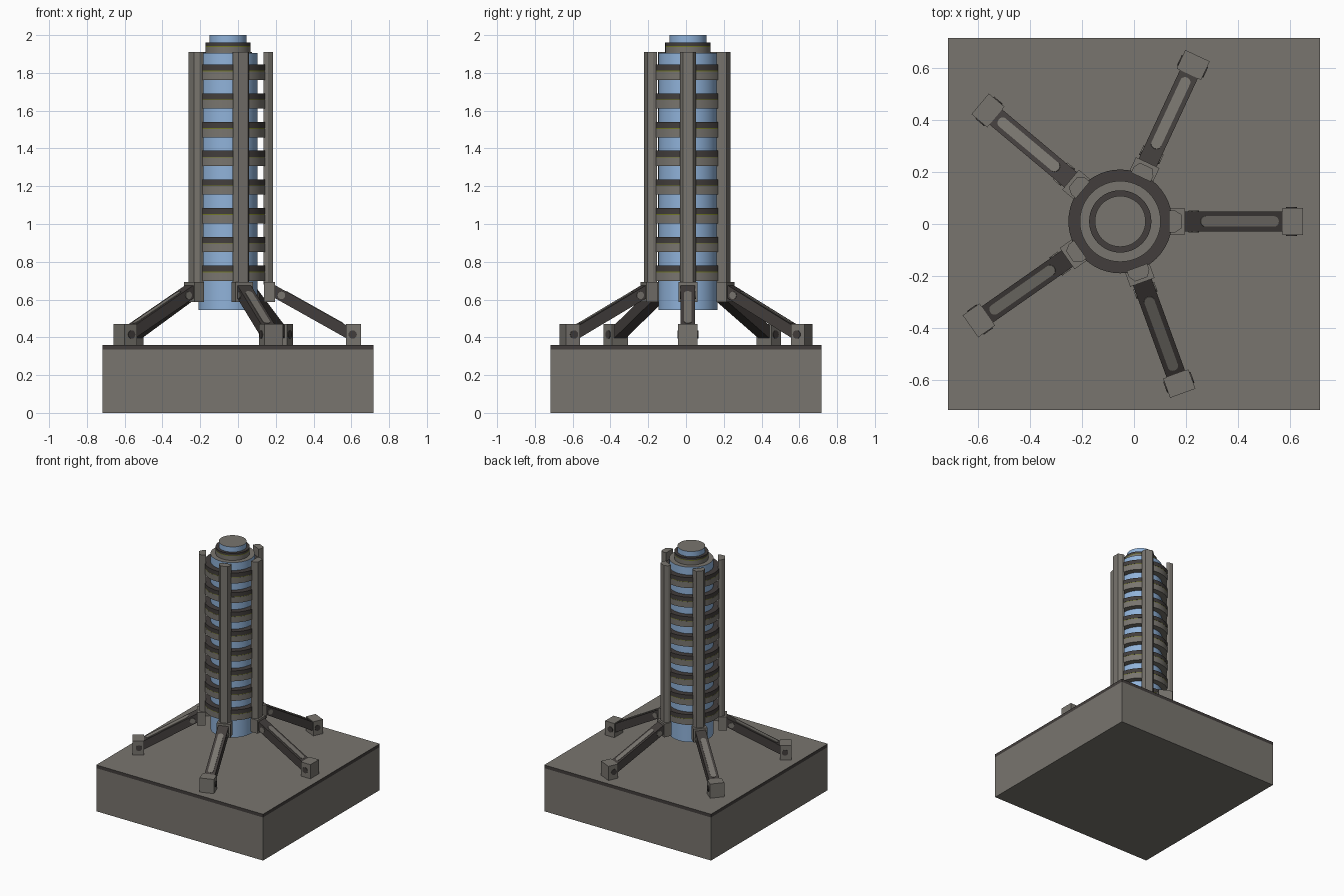
import bpy, bmesh, math
from mathutils import Matrix, Vector

if "Cube" in bpy.data.objects:
    bpy.data.objects.remove(bpy.data.objects["Cube"])


def mat(name, r, g, b):
    m = bpy.data.materials.new(name)
    m.diffuse_color = (r, g, b, 1)
    m.use_nodes = True
    m.node_tree.nodes["Principled BSDF"].inputs["Base Color"].default_value = m.diffuse_color
    return m


GREY = mat("warm_grey", 0.19, 0.178, 0.158)
DARK = mat("dark_brown_grey", 0.055, 0.048, 0.045)
BLUE = mat("pale_blue", 0.28, 0.45, 0.70)
OLIVE = mat("olive_line", 0.17, 0.19, 0.02)

CX, CY = -0.053, 0.01                    # tower axis
ANGLES = [0, 65, 140, 215, 290]          # leg directions


def make(name, bm, mats, matrix=None, smooth=False, top=None):
    """Turn a bmesh into an object; top = material slot for horizontal caps."""
    bmesh.ops.recalc_face_normals(bm, faces=bm.faces)
    bm.normal_update()
    if top is not None:
        for f in bm.faces:
            if abs(f.normal.z) > 0.9:
                f.material_index = top
    me = bpy.data.meshes.new(name)
    bm.to_mesh(me)
    bm.free()
    for m in mats:
        me.materials.append(m)
    ob = bpy.data.objects.new(name, me)
    bpy.context.collection.objects.link(ob)
    if matrix is not None:
        ob.matrix_world = matrix
    if smooth:
        bpy.ops.object.select_all(action='DESELECT')
        ob.select_set(True)
        bpy.context.view_layer.objects.active = ob
        bpy.ops.object.shade_smooth_by_angle(angle=math.radians(35))
    return ob


def box(name, lo, hi, mats, matrix=None, top=None):
    bm = bmesh.new()
    bmesh.ops.create_cube(bm, size=1)
    lo, hi = Vector(lo), Vector(hi)
    for v in bm.verts:
        v.co = Vector([(lo[i] + hi[i]) / 2 + v.co[i] * (hi[i] - lo[i]) for i in range(3)])
    return make(name, bm, mats, matrix, top=top)


def prism(name, outline, z0, z1, mats, matrix=None, smooth=False, top=None):
    bm = bmesh.new()
    low = [bm.verts.new((x, y, z0)) for x, y in outline]
    high = [bm.verts.new((x, y, z1)) for x, y in outline]
    bm.faces.new(low[::-1])
    bm.faces.new(high)
    for k in range(len(outline)):
        bm.faces.new((low[k - 1], low[k], high[k], high[k - 1]))
    return make(name, bm, mats, matrix, smooth, top)


def circle(r, n=48):
    return [(r * math.cos(2 * math.pi * i / n), r * math.sin(2 * math.pi * i / n)) for i in range(n)]


AXIS = Matrix.Translation((CX, CY, 0))


def disc(name, r, z0, z1, mats, top=None):
    return prism(name, circle(r), z0, z1, mats, AXIS, True, top)


# base block with dark rim
box("base_block", (-0.717, -0.717, 0), (0.717, 0.717, 0.335), [GREY])
box("base_rim", (-0.717, -0.717, 0.335), (0.717, 0.717, 0.36), [DARK, GREY], top=1)

# central glass core and stepped top
disc("core_tube", 0.156, 0.545, 1.905, [BLUE, GREY], top=1)
disc("top_collar", 0.12, 1.905, 1.938, [GREY])
disc("top_collar_line", 0.12, 1.938, 1.943, [OLIVE])
disc("top_collar_band", 0.12, 1.943, 1.96, [DARK])
disc("top_cap", 0.098, 1.96, 2.0, [BLUE, GREY], top=1)

# stacked rings around the core
for i in range(8):
    z = 0.78 + i * 0.152
    disc(f"ring_lower_{i}", 0.2, z - 0.081, z - 0.036, [GREY])
    disc(f"ring_line_{i}", 0.199, z - 0.036, z - 0.032, [OLIVE])
    disc(f"ring_upper_{i}", 0.2, z - 0.032, z, [DARK])

# upright posts, brackets, legs and feet
post = [(0.188, -0.042), (0.212, -0.042), (0.237, -0.026),
        (0.237, 0.026), (0.212, 0.042), (0.188, 0.042)]
P0, P1 = Vector((0.225, 0, 0.655)), Vector((0.665, 0, 0.408))
LEN = (P1 - P0).length
TILT = Matrix.Translation(P0) @ Matrix.Rotation(math.atan2(P0.z - P1.z, P1.x - P0.x), 4, 'Y')
slot = [(0.10 + 0.02 * math.cos(a), 0.02 * math.sin(a))
        for a in [math.radians(90 + 18 * k) for k in range(11)]]
slot += [(LEN - x, -y) for x, y in slot]

for i, deg in enumerate(ANGLES):
    M = AXIS @ Matrix.Rotation(math.radians(deg), 4, 'Z')
    prism(f"post_{i}", post, 0.68, 1.91, [GREY], M)
    box(f"bracket_{i}", (0.19, -0.05, 0.588), (0.25, 0.05, 0.692), [GREY], M)
    box(f"leg_{i}", (0, -0.038, -0.03), (LEN, 0.038, 0.03), [DARK], M @ TILT)
    prism(f"leg_slot_{i}", slot, 0.028, 0.033, [GREY], M @ TILT)
    box(f"foot_{i}", (0.626, -0.052, 0.36), (0.705, 0.052, 0.47), [GREY], M)
    # hinge pins across each leg
    side = Matrix.Rotation(math.pi / 2, 4, 'X')
    prism(f"foot_pin_{i}", circle(0.022, 16), -0.056, 0.056, [DARK],
          M @ Matrix.Translation((0.66, 0, 0.415)) @ side, True)
    prism(f"leg_pin_{i}", circle(0.02, 16), -0.043, 0.043, [GREY],
          M @ Matrix.Translation((0.283, 0, 0.622)) @ side, True)
